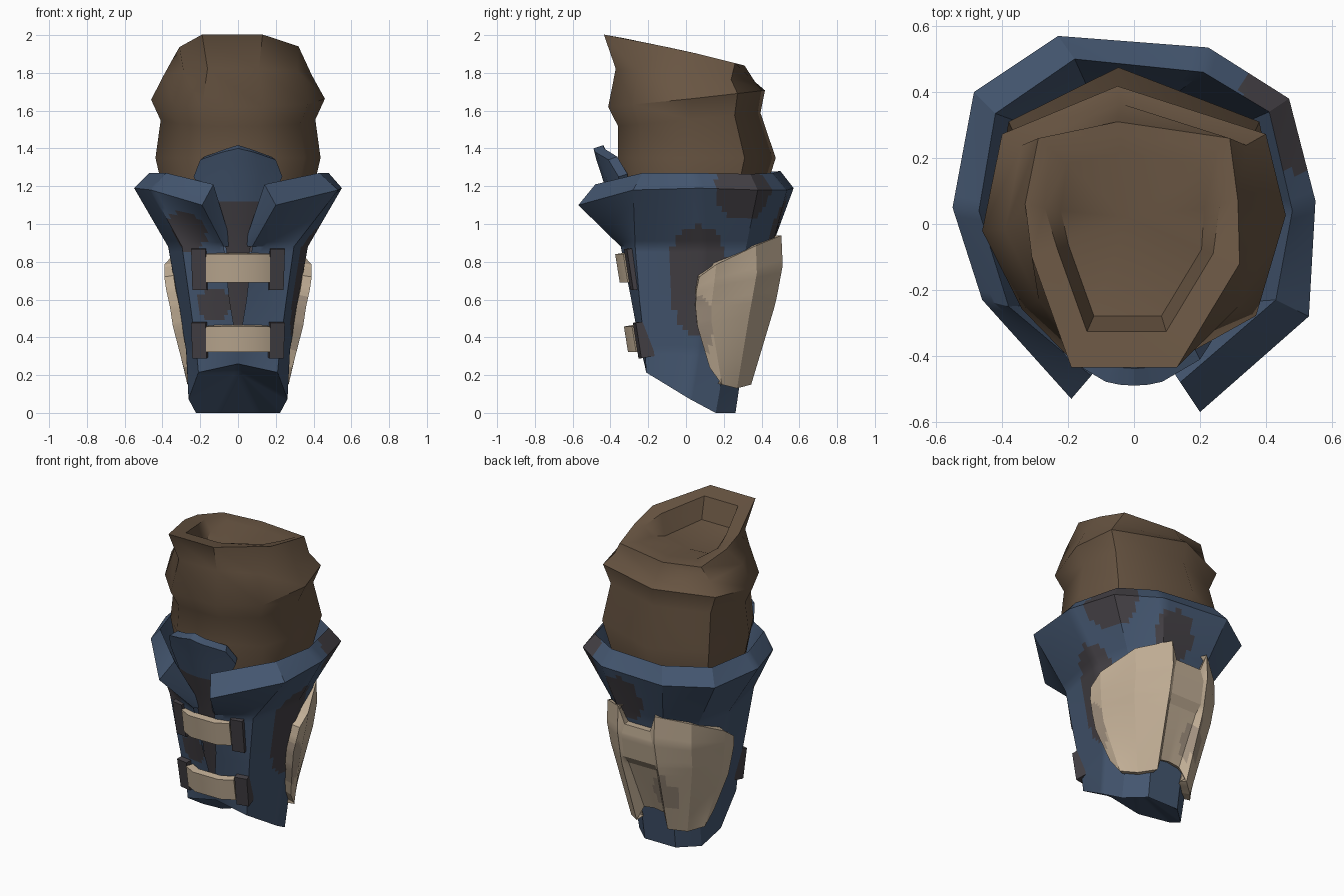
import bpy, bmesh, math
from mathutils import Vector

if "Cube" in bpy.data.objects:
    bpy.data.objects.remove(bpy.data.objects["Cube"])


def material(name, rgb):
    m = bpy.data.materials.new(name)
    m.diffuse_color = (*rgb, 1)
    m.use_nodes = True
    m.node_tree.nodes["Principled BSDF"].inputs["Base Color"].default_value = m.diffuse_color
    return m


BROWN = material("brown_cloth", (0.140, 0.091, 0.055))
BLUE = material("blue_leather", (0.058, 0.094, 0.162))
DARK = material("dark_grey", (0.058, 0.052, 0.060))
BEIGE = material("beige_plate", (0.53, 0.42, 0.30))
TAN = material("worn_beige", (0.36, 0.285, 0.215))


def loft(name, rows, mats, closed=False, caps=(), extra=(), cuts=0, rule=None, thick=0, smooth=30):
    """Skin rows of points; caps are (row, centre point) fans; extra are (row, col) corner quads."""
    bm = bmesh.new()
    grid = [[bm.verts.new(p) for p in row] for row in rows]
    n = len(rows[0])
    for a, b in zip(grid, grid[1:]):
        for i in range(n if closed else n - 1):
            j = (i + 1) % n
            bm.faces.new((a[i], a[j], b[j], b[i]))
    for r, centre in caps:
        c = bm.verts.new(centre)
        for i in range(n):
            bm.faces.new((grid[r][i], grid[r][(i + 1) % n], c))
    for quad in extra:
        bm.faces.new([grid[r][c] for r, c in quad])
    bmesh.ops.remove_doubles(bm, verts=bm.verts, dist=0.004)
    if cuts:
        bmesh.ops.subdivide_edges(bm, edges=bm.edges, cuts=cuts, use_grid_fill=True)
    bmesh.ops.recalc_face_normals(bm, faces=bm.faces)
    # outward means away from the vertical axis
    side = 0
    for f in bm.faces:
        c = f.calc_center_median()
        side += f.calc_area() * f.normal.dot(Vector((c.x, c.y, 0)))
    if side < 0:
        bmesh.ops.reverse_faces(bm, faces=bm.faces)
    bm.normal_update()
    if rule:
        for f in bm.faces:
            f.material_index = rule(f.calc_center_median(), f.normal)
    me = bpy.data.meshes.new(name)
    bm.to_mesh(me)
    bm.free()
    ob = bpy.data.objects.new(name, me)
    bpy.context.collection.objects.link(ob)
    for m in mats:
        me.materials.append(m)
    bpy.context.view_layer.objects.active = ob
    ob.select_set(True)
    if thick:
        mod = ob.modifiers.new("thickness", 'SOLIDIFY')
        mod.thickness = thick
        mod.offset = -1
        bpy.ops.object.modifier_apply(modifier=mod.name)
    bpy.ops.object.shade_smooth_by_angle(angle=math.radians(smooth))
    ob.select_set(False)
    return ob


# Cloth sleeve: folded rings, a raised front lip and a sunken top that runs out to the back
P = [(-.05, .475), (.40, .31), (.46, .03), (.37, -.27), (.13, -.40),
     (-.19, -.40), (-.34, -.25), (-.46, -.02), (-.40, .31)]
RIM = [(-.05, .31), (.29, .26), (.315, .07), (.32, -.12), (.13, -.435),
       (-.19, -.435), (-.31, -.10), (-.33, .06), (-.29, .26)]


def sleeve_ring(z, sx, back, front, tilt=0):
    return [(x * sx, y * (back if y > 0 else front), z + tilt * y) for x, y in P]


def rim_ring(front, back, drop):
    pts = []
    for x, y in RIM:
        k = max(0, min(1, (.2 - y) / .3))
        s = front * k + back * (1 - k)
        pts.append((x * s, y * s, 1.905 - .225 * y - drop * k + .012 * (1 - abs(y) / .44)))
    return pts


loft("cloth_sleeve",
     [sleeve_ring(1.05, .80, .80, .80), sleeve_ring(1.35, .95, 1, .9),
      sleeve_ring(1.55, .89, .83, .9, .08), sleeve_ring(1.66, 1, .88, 1.03, .1),
      sleeve_ring(1.79, .85, .77, .93, -.08), rim_ring(1, 1, 0), rim_ring(.75, .88, .02),
      rim_ring(.64, .70, .15)],
     [BROWN], closed=True, caps=[(7, (-.02, .02, 1.81))], smooth=45)


# Leather cuff: tapered body open at the front, with a flared collar
def body_ring(z, w, yf, yb, gap, flat=.85, mid=.09, rear=.7):
    half = [(gap, yf), (.8 * w, flat * yf), (w, mid), (.85 * w, rear * yb), (.42 * w, yb)]
    pts = half + [(-x, y) for x, y in reversed(half)]
    return [(x, y, z(y) if callable(z) else z) for x, y in pts]


collar_out = [(.20, -.57, 1.10), (.53, -.28, 1.18), (.55, .07, 1.19), (.47, .38, 1.18),
              (.225, .535, 1.18), (-.23, .57, 1.19), (-.485, .40, 1.18), (-.55, .05, 1.19),
              (-.46, -.23, 1.18), (-.19, -.53, 1.10)]
collar_in = [(.14, -.48, 1.21), (.43, -.23, 1.27), (.48, .04, 1.27), (.41, .34, 1.265),
             (.21, .46, 1.27), (-.18, .50, 1.28), (-.42, .335, 1.27), (-.47, .04, 1.27),
             (-.38, -.25, 1.27), (-.13, -.46, 1.21)]
# worn patches: centre, radius, vertical stretch
blotches = [((.36, .06, .69), .165, 2.0), ((.46, .32, 1.19), .17, 1.1), ((-.28, -.33, .96), .12, 1.0),
            ((-.13, -.27, .57), .09, 1.0), ((.10, .48, 1.0), .13, 1.2)]


def blotch_rule(c, n):
    if n.x * c.x + n.y * c.y < 0:
        return 0
    for (x, y, z), r, tall in blotches:
        if math.hypot(c.x - x, c.y - y, (c.z - z) / tall) < r:
            return 1
    return 0


def sole(y):
    return max(0, .61 * (.14 - y)) + (.04 if y < -.218 else 0)


loft("leather_cuff",
     [body_ring(sole, .262, -.22, .262, 0, .96, .02, .6), body_ring(.33, .275, -.24, .31, 0, .9, .06),
      body_ring(.60, .32, -.29, .39, .045), body_ring(.88, .37, -.345, .455, .075, .78),
      collar_out, collar_in, body_ring(.88, .32, -.31, .40, .03, .78)],
     [BLUE, DARK], caps=[(0, (0, .0, .22))],
     extra=[[(3, k), (4, k), (5, k), (6, k)] for k in (0, 9)],
     cuts=9, rule=blotch_rule)

# Tongue: curved tab rising through the front opening
tongue_rows = [(.30, .06, -.215), (.60, .06, -.272), (.86, .06, -.325), (1.0, .11, -.365),
               (1.12, .17, -.405), (1.25, .235, -.445), (1.34, .20, -.475), (1.38, .085, -.49)]
loft("tongue",
     [[(t * w, y + 1.6 * (t * w) ** 2, z + (.02 * (1 - abs(t)) if z > 1.36 else 0))
       for t in (-1, -.5, 0, .5, 1)] for z, w, y in tongue_rows],
     [BLUE, DARK], rule=lambda c, n: 1 if c.z < 1.12 else 0, thick=.055)

# Two front straps, each held by a pair of buckles
for label, zc, yc, h, bh in (("upper", .765, -.255, .15, .22), ("lower", .39, -.21, .135, .19)):
    lean = .16
    loft(label + "_strap",
         [[(x, yc + dy - lean * dz, zc + dz) for x, dy in
           ((-.17, -.065), (-.09, -.108), (.09, -.108), (.17, -.065))]
          for dz in (-h / 2, h / 2)],
         [BEIGE], thick=.045)
    for name, sx in (("left", -1), ("right", 1)):
        bpy.ops.mesh.primitive_cube_add(size=1, location=(sx * .198, yc - .005, zc))
        ob = bpy.context.object
        ob.name = f"{label}_{name}_buckle"
        ob.scale = (.078, .09, bh)
        ob.rotation_euler = (math.atan(lean), 0, sx * .2)
        ob.data.materials.append(DARK)
        ob.select_set(False)

# Back plate: wraps the heel, notched above and below, with a sunken lower panel
half = [  # columns from the centre outwards: top, upper bulge, panel lip, panel top, bottom
    [(0, .495, .83), (0, .50, .76), (0, .475, .61), (0, .44, .56), (0, .325, .25)],
    [(.09, .495, .83), (.11, .50, .76), (.11, .475, .61), (.10, .44, .56), (.07, .325, .24)],
    [(.13, .505, .94), (.13, .512, .78), (.13, .48, .61), (.13, .465, .55), (.11, .345, .15)],
    [(.30, .37, .885), (.30, .375, .74), (.29, .35, .60), (.275, .335, .52), (.20, .27, .13)],
    [(.39, .16, .785), (.38, .15, .69), (.36, .135, .57), (.345, .135, .48), (.268, .19, .15)],
    [(.39, .07, .72), (.38, .055, .65), (.36, .05, .56), (.345, .06, .46), (.288, .125, .24)]]
cols = [[(-x, y, z) for x, y, z in c] for c in reversed(half[1:])] + half


def worn_rule(c, n):
    edge = c.x > 0 and math.hypot(c.y - .07, (c.z - .46) / 2) < .08
    panel = math.hypot(c.x + .12, (c.z - .40) / 1.4) < .08
    return 1 if edge or panel else 0


loft("back_plate", [list(r) for r in zip(*cols)], [BEIGE, TAN], cuts=4, rule=worn_rule,
     thick=.05, smooth=14)
